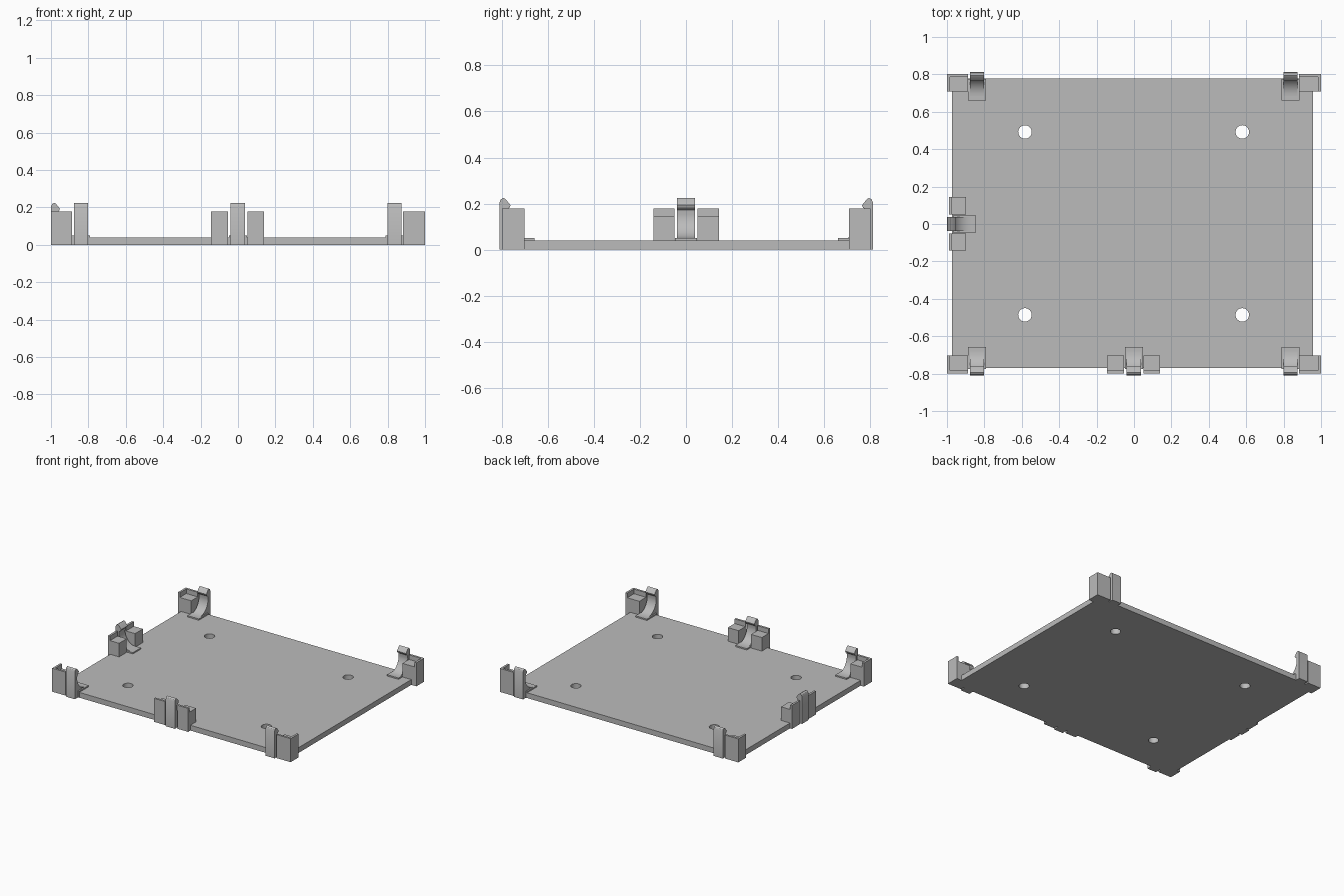
import bpy
import bmesh
import math
from mathutils import Matrix, Vector

if "Cube" in bpy.data.objects:
    bpy.data.objects.remove(bpy.data.objects["Cube"], do_unlink=True)

grey = bpy.data.materials.new("plain grey")
grey.use_nodes = True
grey.diffuse_color = (0.5, 0.5, 0.5, 1)
grey.node_tree.nodes["Principled BSDF"].inputs["Base Color"].default_value = (0.5, 0.5, 0.5, 1)


def make_object(name, bm):
    bmesh.ops.recalc_face_normals(bm, faces=bm.faces)
    mesh = bpy.data.meshes.new(name)
    bm.to_mesh(mesh)
    bm.free()
    mesh.materials.append(grey)
    obj = bpy.data.objects.new(name, mesh)
    bpy.context.collection.objects.link(obj)
    return obj


def box(name, low, high):
    low, high = Vector(low), Vector(high)
    bm = bmesh.new()
    place = Matrix.Translation((low + high) / 2) @ Matrix.Diagonal((*(high - low), 1))
    bmesh.ops.create_cube(bm, size=1, matrix=place)
    return make_object(name, bm)


def cut(obj, cutter):
    """Subtract the cutter, bake the result and discard the cutter."""
    cutter.hide_render = True
    mod = obj.modifiers.new("cut", "BOOLEAN")
    mod.operation, mod.solver, mod.object = "DIFFERENCE", "EXACT", cutter
    graph = bpy.context.evaluated_depsgraph_get()
    mesh = bpy.data.meshes.new_from_object(obj.evaluated_get(graph))
    obj.modifiers.clear()
    obj.data = mesh
    bpy.data.objects.remove(cutter, do_unlink=True)


# Base plate with four screw holes
plate = box("base_plate", (-0.973, -0.771, 0), (0.958, 0.777, 0.04))
for hx in (-0.583, 0.579):
    for hy in (-0.486, 0.492):
        bm = bmesh.new()
        bmesh.ops.create_cone(bm, cap_ends=True, segments=32, radius1=0.036, radius2=0.036,
                              depth=0.2, matrix=Matrix.Translation((hx, hy, 0.02)))
        cut(plate, make_object("hole_cutter", bm))
for poly in plate.data.polygons:
    poly.use_smooth = abs(poly.normal.z) < 0.5
plate.data.set_sharp_from_angle(angle=math.radians(30))

# Support blocks: a ledge with a thin raised wall on each outer side
WALL, LEDGE, TOP = 0.016, 0.143, 0.178


def support(name, x0, x1, y0, y1, walls):
    obj = box(name, (x0, y0, 0), (x1, y1, TOP))
    out = 0.05
    low = (x0 + WALL if "left" in walls else x0 - out,
           y0 + WALL if "front" in walls else y0 - out, LEDGE)
    high = (x1 - WALL if "right" in walls else x1 + out,
            y1 - WALL if "back" in walls else y1 + out, TOP + out)
    cut(obj, box("ledge_cutter", low, high))


for depth, y0, y1 in (("front", -0.798, -0.702), ("back", 0.708, 0.802)):
    support(depth + "_right_corner", -1, -0.888, y0, y1, (depth, "left"))
    support(depth + "_left_corner", 0.883, 1, y0, y1, (depth, "right"))
support("front_support_a", -0.144, -0.054, -0.798, -0.702, ("front",))
support("front_support_b", 0.05, 0.14, -0.798, -0.702, ("front",))
support("side_support_a", -0.99, -0.898, -0.142, -0.05, ("left",))
support("side_support_b", -0.99, -0.898, 0.05, 0.144, ("left",))

# Snap clip profile: inward distance and height, with a curved inner root
FOOT = 0.05
profile = [(0, 0), (0, 0.205), (0.006, 0.218), (0.017, 0.225), (0.027, 0.219),
           (0.048, 0.193), (0.044, 0.183), (0.03, 0.172)]
RADIUS = 0.1
for i in range(13):
    a = math.radians(90 * i / 12)
    profile.append((0.027 + RADIUS * (1 - math.cos(a)), FOOT + RADIUS * (1 - math.sin(a))))
profile.append((0.127, 0))


def clip(name, x, y, angle):
    place = Matrix.Translation((x, y, 0)) @ Matrix.Rotation(math.radians(angle), 4, "Z")
    bm = bmesh.new()
    face = bm.faces.new([bm.verts.new((-0.038, d, z)) for d, z in profile])
    side = bmesh.ops.extrude_face_region(bm, geom=[face])["geom"]
    bmesh.ops.translate(bm, vec=(0.076, 0, 0),
                        verts=[v for v in side if isinstance(v, bmesh.types.BMVert)])
    bm.transform(place)
    for f in bm.faces:
        f.smooth = len(f.verts) == 4
    spring = make_object(name, bm)
    spring.data.set_sharp_from_angle(angle=math.radians(28))
    # Wider foot lying on the plate
    foot = box(name + "_foot", (-0.048, 0.036, 0.002), (0.048, 0.152, FOOT))
    foot.data.transform(place)


for x, label in ((-0.839, "right"), (0.836, "left")):
    clip("front_%s_clip" % label, x, -0.81, 0)
    clip("back_%s_clip" % label, x, 0.812, 180)
clip("front_middle_clip", -0.001, -0.81, 0)
clip("side_middle_clip", -1, 0, -90)
